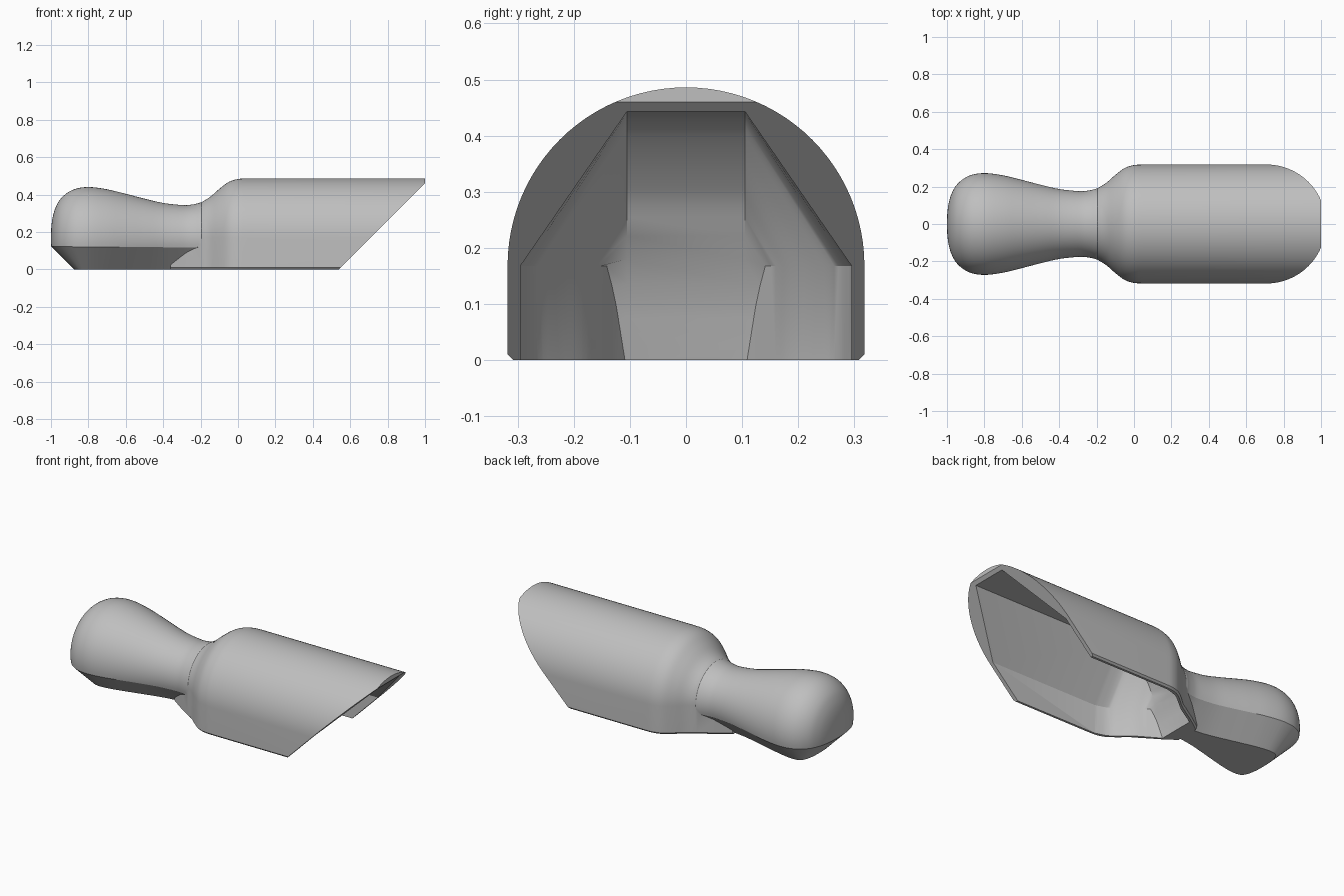
import bpy, bmesh, math
from mathutils import Vector

if "Cube" in bpy.data.objects:
    bpy.data.objects.remove(bpy.data.objects["Cube"])

AXIS = 0.168   # height of the turning axis
SEG = 64

# Radius along the length: round grip, narrow neck, barrel shoulder
PROFILE = [(-1, 0), (-.998, .06), (-.99, .115), (-.975, .163), (-.95, .207),
           (-.91, .243), (-.86, .265), (-.79, .272), (-.7, .26), (-.6, .236),
           (-.5, .21), (-.4, .187), (-.3, .176), (-.25, .178), (-.2, .19),
           (-.15, .219), (-.1, .262), (-.05, .299), (0, .315), (.05, .318)]


def smooth(pts, steps=4):
    """Catmull-Rom interpolation of 2D points."""
    p = [Vector(q) for q in pts]
    p = [Vector((p[1].x, -p[1].y))] + p + [2 * p[-1] - p[-2]]
    out = []
    for a, b, c, d in zip(p, p[1:], p[2:], p[3:]):
        for k in range(steps):
            t = k / steps
            out.append(.5 * (2 * b + (c - a) * t + (2 * a - 5 * b + 4 * c - d) * t * t
                             + (3 * b - a - 3 * c + d) * t ** 3))
    return out + [p[-2]]


def loft(name, rings, cut=None):
    """Closed solid through rings of equal point count."""
    bm = bmesh.new()
    vs = [[bm.verts.new(c) for c in r] for r in rings]
    n = len(vs[0])
    for a, b in zip(vs, vs[1:]):
        for i in range(n):
            j = (i + 1) % n
            bm.faces.new((a[i], a[j], b[j], b[i]))
    bm.faces.new(vs[0][::-1])
    bm.faces.new(vs[-1])
    if cut:
        bmesh.ops.bisect_plane(bm, geom=bm.verts[:] + bm.edges[:] + bm.faces[:],
                               plane_co=cut[0], plane_no=cut[1], clear_outer=True)
        bmesh.ops.holes_fill(bm, edges=[e for e in bm.edges if e.is_boundary], sides=0)
    bmesh.ops.recalc_face_normals(bm, faces=bm.faces[:])
    me = bpy.data.meshes.new(name)
    bm.to_mesh(me)
    bm.free()
    ob = bpy.data.objects.new(name, me)
    bpy.context.collection.objects.link(ob)
    return ob


def boolean(ob, other, op):
    m = ob.modifiers.new(op, 'BOOLEAN')
    m.operation, m.object, m.solver = op, other, 'EXACT'
    bpy.context.view_layer.objects.active = ob
    bpy.ops.object.modifier_apply(modifier=m.name)
    bpy.data.objects.remove(other)


curve = smooth(PROFILE)

# Handle: turned grip whose end runs into the barrel
grip = [p for p in curve[1:] if p.x <= -.199] + [Vector((-.15, .185))]
grip[0] = Vector((-1, .02))
handle = loft("handle", [[(p.x, p.y * math.cos(2 * math.pi * i / SEG),
                           AXIS + p.y * math.sin(2 * math.pi * i / SEG))
                          for i in range(SEG)] for p in grip])

# Flat underside with a 45 degree bevel that follows the grip outline
half = [(curve[i], (curve[i + 1] - curve[max(i - 1, 0)]).normalized())
        for i in range(len(curve)) if curve[i].x <= -.14]


def outline(offset, z):
    side = [p + offset * Vector((-t.y, t.x)) for p, t in half]
    side[0] = Vector((-1 - offset, 0))
    return [(p.x, p.y, z) for p in side] + [(p.x, -p.y, z) for p in side[:0:-1]]


bevel = loft("bevel_cutter", [outline(-.125, 0), outline(.035, .16), outline(.035, .6)])
boolean(handle, bevel, 'INTERSECT')


# Barrel: round top, straight sides, small bevel at the floor, slanted mouth
def arch(x, r):
    arc = [(r * math.cos(math.pi * i / 48), AXIS + r * math.sin(math.pi * i / 48))
           for i in range(49)]
    pts = [(r - .01, 0), (r, .01)] + arc + [(-r, .01), (-r + .01, 0)]
    return [(x, y, z) for y, z in pts]


fin = [(-.36, .08), (-.28, .137), (-.2, .187)]
stations = fin + [(p.x, p.y) for p in curve if p.x > -.19] + [(1, .318)]
scoop = loft("scoop", [arch(x, r) for x, r in stations],
             cut=((.54, 0, 0), Vector((1, 0, -1)).normalized()))
boolean(scoop, handle, 'UNION')


# Cavity: faceted tunnel that curves down to the floor at the back
def tunnel(x, w, top):
    shoulder = min(AXIS, top - .005)
    inner = min(.105, w - .005)
    pts = [(w, -.1), (w, shoulder), (inner, top)]
    return [(x, y, z) for y, z in pts] + [(x, -y, z) for y, z in pts[::-1]]


widths = smooth([(-.285, .108), (-.26, .124), (-.2, .16), (-.16, .186),
                 (-.1, .235), (-.05, .272), (.02, .295)])
tops = smooth([(-.285, 0), (-.26, .1), (-.2, .255), (-.16, .32),
               (-.1, .388), (-.05, .427), (.02, .443)])
# the first interpolated span is replaced by straight steps
for c in (widths, tops):
    for k in range(1, 4):
        c[k] = c[0].lerp(c[4], k / 4)
cavity = loft("cavity_cutter", [tunnel(w.x, w.y, t.y) for w, t in zip(widths, tops)]
              + [tunnel(1.2, .295, .443)])
boolean(scoop, cavity, 'DIFFERENCE')

# Colour and shading
mat = bpy.data.materials.new("light_grey")
mat.diffuse_color = (.52, .52, .52, 1)
mat.use_nodes = True
mat.node_tree.nodes["Principled BSDF"].inputs["Base Color"].default_value = mat.diffuse_color
scoop.data.materials.clear()
scoop.data.materials.append(mat)
bpy.ops.object.select_all(action='DESELECT')
scoop.select_set(True)
bpy.context.view_layer.objects.active = scoop
bpy.ops.object.shade_smooth_by_angle(angle=math.radians(30))
